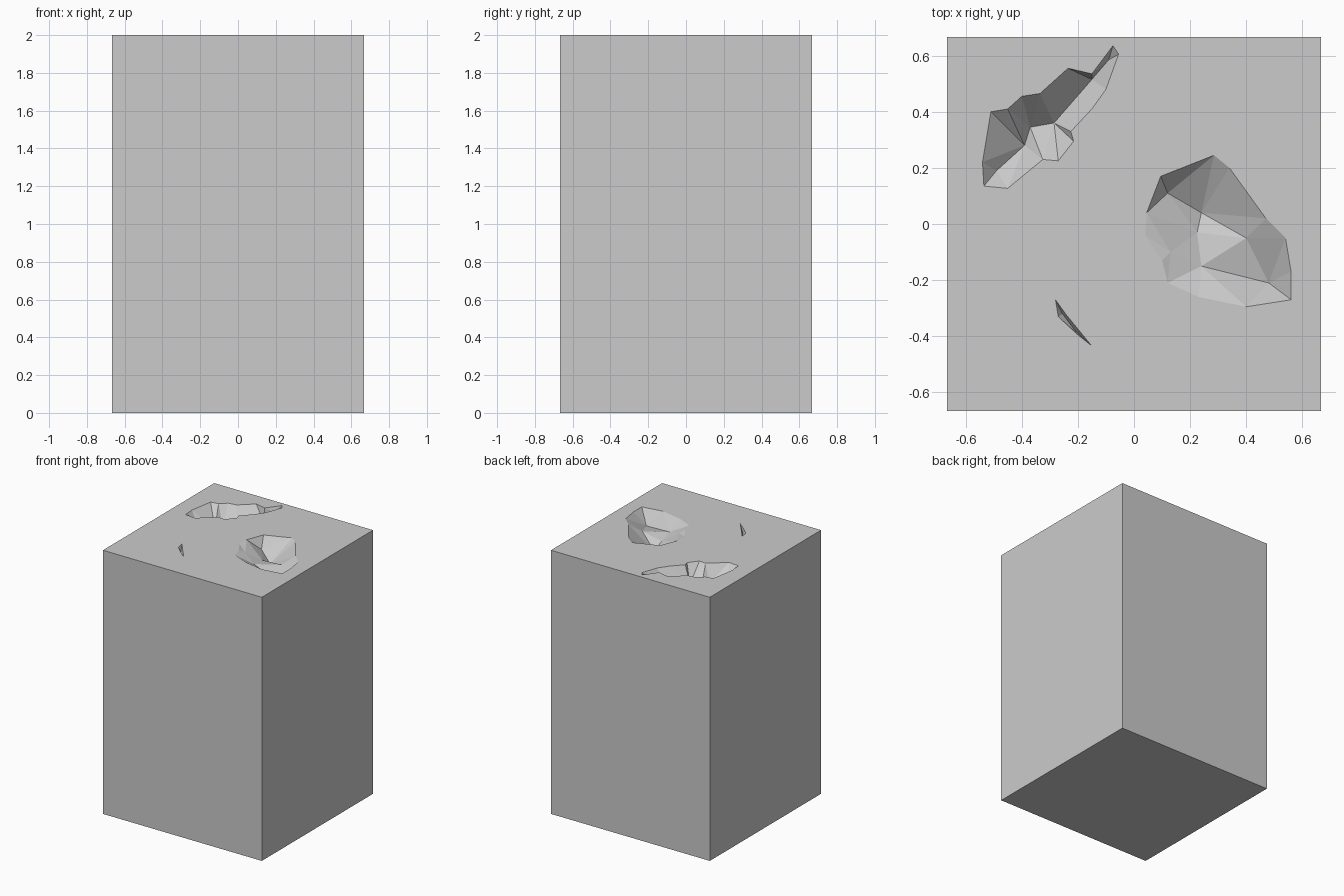
import bpy, bmesh
from mathutils import Vector, geometry

if "Cube" in bpy.data.objects:
    bpy.data.objects.remove(bpy.data.objects["Cube"])

HALF, HEIGHT = 2 / 3, 2.0

# each dent: rim outline on the top face, then floor points (x, y, depth) and the valley creases joining them
long_gouge = (
    [(-.535, .135), (-.54, .22), (-.51, .40), (-.45, .41), (-.40, .455), (-.335, .465), (-.235, .555),
     (-.15, .535), (-.075, .635), (-.055, .605), (-.10, .48), (-.15, .41), (-.225, .33), (-.215, .295),
     (-.27, .225), (-.325, .23), (-.33, .14), (-.45, .127)],
    [(-.49, .19, .06), (-.39, .28, .12), (-.37, .345, .13), (-.285, .36, .12), (-.15, .515, .09), (-.09, .585, .04)],
    [(0, 1), (1, 2), (2, 3), (3, 4), (4, 5)])
wide_crater = (
    [(.045, .04), (.095, .17), (.285, .245), (.34, .20), (.44, .18), (.47, .02), (.535, .005), (.54, -.05),
     (.56, -.17), (.60, -.245), (.56, -.27), (.40, -.295), (.23, -.26), (.12, -.21), (.10, -.13), (.04, -.04)],
    [(.12, .11, .08), (.24, .04, .13), (.225, -.03, .08), (.40, -.05, .06), (.24, -.15, .06),
     (.48, -.21, .10), (.13, -.10, .02)],
    [(0, 1), (1, 2), (2, 3), (3, 5), (2, 4), (4, 3)])
small_crack = (
    [(-.30, -.27), (-.28, -.27), (-.24, -.325), (-.15, -.435), (-.152, -.445), (-.20, -.395), (-.27, -.33)],
    [(-.255, -.32, .03), (-.21, -.38, .03)],
    [(0, 1)])

# collect points, heights and constraint edges of the top face
pts, depth, edges = [], [], []


def add_loop(loop):
    b, n = len(pts), len(loop)
    pts.extend(Vector(p) for p in loop)
    depth.extend([0.0] * n)
    edges.extend((b + i, b + (i + 1) % n) for i in range(n))


def add_dent(rim, floor, creases):
    add_loop(rim)
    b = len(pts)
    for x, y, d in floor:
        pts.append(Vector((x, y)))
        depth.append(d)
    edges.extend((b + i, b + j) for i, j in creases)


add_loop([(-HALF, -HALF), (HALF, -HALF), (HALF, HALF), (-HALF, HALF)])
for dent in (long_gouge, wide_crater, small_crack):
    add_dent(*dent)

co, _, faces, orig, _, _ = geometry.delaunay_2d_cdt(pts, edges, [], 0, 1e-5)

# dented top
bm = bmesh.new()
vs = []
for p, o in zip(co, orig):
    d = max((depth[i] for i in o), default=0.0)
    vs.append(bm.verts.new((p.x, p.y, HEIGHT - d)))
for f in faces:
    bm.faces.new([vs[i] for i in f])

# sides and base
border = [e for e in bm.edges if e.is_boundary]
ext = bmesh.ops.extrude_edge_only(bm, edges=border)["geom"]
for v in ext:
    if isinstance(v, bmesh.types.BMVert):
        v.co.z = 0
bmesh.ops.contextual_create(bm, geom=[e for e in bm.edges if e.is_boundary])
bmesh.ops.recalc_face_normals(bm, faces=bm.faces)

me = bpy.data.meshes.new("dented_block")
bm.to_mesh(me)
bm.free()
block = bpy.data.objects.new("dented_block", me)
bpy.context.collection.objects.link(block)
